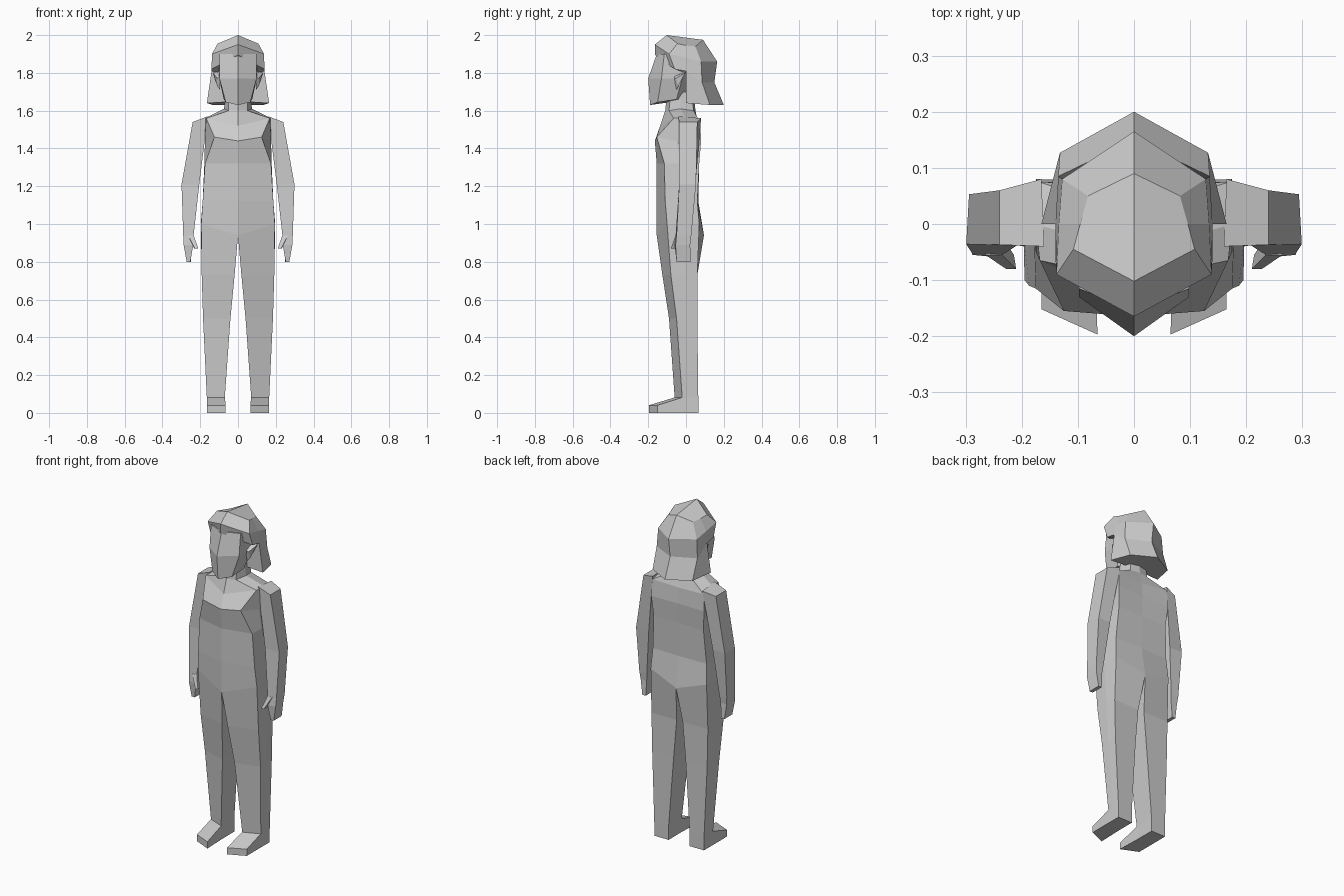
import bpy
import bmesh

# Remove the default cube only
default_cube = bpy.data.objects.get("Cube")
if default_cube:
    bpy.data.objects.remove(default_cube, do_unlink=True)

# Single matte grey for the whole figure
grey = bpy.data.materials.new("plain grey")
grey.use_nodes = True
grey_colour = (.6, .6, .6, 1)
grey.diffuse_color = grey_colour
grey.node_tree.nodes["Principled BSDF"].inputs["Base Color"].default_value = grey_colour


def ring(z=None, **points):
    """Named cross-section points in order; a shared z completes flat ones."""
    return [p if len(p) == 3 else (p[0], p[1], z) for p in points.values()]


def loft(name, rings, closed=True, cap_start=True, cap_end=True):
    """Skin the left half through its rings, then mirror it to the right."""
    bm = bmesh.new()
    rows = [[bm.verts.new(point) for point in section] for section in rings]
    count = len(rows[0])
    for upper, lower in zip(rows, rows[1:]):
        for i in range(count if closed else count - 1):
            j = (i + 1) % count
            bm.faces.new((upper[i], upper[j], lower[j], lower[i]))
    if cap_start:
        bm.faces.new(reversed(rows[0]))
    if cap_end:
        bm.faces.new(rows[-1])
    bmesh.ops.recalc_face_normals(bm, faces=bm.faces)
    if not closed:
        # Open half shells: make sure they face away from the body axis
        outward = sum(f.normal.x * f.calc_area() for f in bm.faces)
        if outward < 0:
            bmesh.ops.reverse_faces(bm, faces=bm.faces)
    mesh = bpy.data.meshes.new(name)
    bm.to_mesh(mesh)
    bm.free()
    mesh.materials.append(grey)
    obj = bpy.data.objects.new(name, mesh)
    bpy.context.collection.objects.link(obj)
    mirror = obj.modifiers.new("Mirror", 'MIRROR')
    mirror.use_clip = True
    mirror.merge_threshold = .001
    return obj


# Torso and neck, from the neck down to the hips
hips = ring(front=(0, -.155, .94), corner=(.195, -.1, 1), side=(.197, -.02, 1),
            rear=(.185, .07, 1), back=(0, .095, .94))
loft("torso", [
    ring(z=1.7, front=(0, -.1), corner=(.05, -.08), side=(.06, -.03),
         rear=(.05, .03), back=(0, .04)),
    ring(z=1.6, front=(0, -.11), corner=(.05, -.09), side=(.075, -.03, 1.61),
         rear=(.06, .04), back=(0, .05)),
    ring(z=1.56, front=(0, -.137, 1.52), corner=(.168, -.065), side=(.175, 0),
         rear=(.17, .075, 1.54), back=(0, .065, 1.53)),
    ring(z=1.44, front=(0, -.165), corner=(.125, -.155, 1.46), side=(.175, -.05),
         rear=(.175, .08), back=(0, .075)),
    ring(z=1.32, front=(0, -.155), corner=(.175, -.115), side=(.178, -.03),
         rear=(.165, .07), back=(0, .068)),
    ring(z=1.12, front=(0, -.155), corner=(.187, -.11), side=(.187, -.03),
         rear=(.178, .06), back=(0, .065)),
    hips,
], closed=False, cap_end=False)

# Legs share the hip ring and taper to the ground
ankle = dict(front=(.07, -.06), corner=(.165, -.02), side=(.165, .02),
             rear=(.165, .065), back=(.07, .065))
loft("leg", [
    hips,
    ring(z=.73, front=(.018, -.125), corner=(.192, -.08), side=(.192, 0),
         rear=(.187, .06), back=(.02, .06)),
    ring(z=.5, front=(.04, -.09), corner=(.185, -.05), side=(.185, 0),
         rear=(.182, .06), back=(.04, .06)),
    ring(z=.08, **ankle),
    ring(z=0, **ankle),
], cap_start=False)

# Wedge-shaped feet with slanted toes
loft("foot", [
    ring(inner_top=(.07, -.05, .085), outer_top=(.165, -.01, .085),
         outer_sole=(.165, -.01, 0), inner_sole=(.07, -.05, 0)),
    ring(inner_top=(.065, -.197, .04), outer_top=(.165, -.152, .04),
         outer_sole=(.165, -.152, 0), inner_sole=(.065, -.197, 0)),
])

# Arms run from the shoulder through the elbow to the fingertips
loft("arm", [
    ring(z=1.54, inner=(.16, -.04, 1.57), outer=(.24, -.037),
         outer_back=(.24, .06), inner_back=(.165, .08, 1.56)),
    ring(z=1.21, inner=(.205, -.036), outer=(.299, -.036),
         outer_back=(.294, .053), inner_back=(.212, .05)),
    ring(z=.94, inner=(.235, -.055), outer=(.29, -.05),
         outer_back=(.29, .028), inner_back=(.24, .028)),
    ring(z=.89, inner=(.237, -.06), outer=(.288, -.055),
         outer_back=(.285, .022), inner_back=(.245, .022)),
    ring(z=.8, inner=(.252, -.05), outer=(.272, -.05),
         outer_back=(.272, .025), inner_back=(.25, .025)),
])

# Thumbs point forward and inward
loft("thumb", [
    ring(z=.94, inner=(.235, -.055), outer=(.265, -.055),
         outer_back=(.265, -.02), inner_back=(.237, -.02)),
    ring(z=.87, inner=(.21, -.08), outer=(.228, -.08),
         outer_back=(.232, -.055), inner_back=(.214, -.055)),
])

# Head with a ridge down the middle of the face
loft("head", [
    ring(z=1.9, front=(0, -.155), corner=(.098, -.115), side=(.105, 0), back=(0, .03)),
    ring(z=1.77, front=(0, -.2), corner=(.098, -.13), side=(.1, -.02), back=(0, .03)),
    ring(z=1.66, front=(0, -.19, 1.63), corner=(.065, -.15, 1.645),
         side=(.075, -.05), back=(0, .02)),
], closed=False)

# Small wedge ears
loft("ear", [
    ring(front=(.095, -.065, 1.78), back=(.095, 0, 1.81), lobe=(.095, -.05, 1.71)),
    ring(front=(.11, -.055, 1.77), back=(.132, -.005, 1.8), lobe=(.11, -.04, 1.73)),
])

# Hair: a faceted cap with a fringe, and a flared lower part behind the face
loft("hair_cap", [
    ring(front=(0, -.102, 2), corner=(.108, -.045, 1.955), side=(.096, 0, 1.945),
         rear=(.082, .05, 1.94), back=(0, .09, 1.975)),
    ring(front=(0, -.165, 1.95), corner=(.138, -.09, 1.9), side=(.134, 0, 1.88),
         rear=(.128, .08, 1.86), back=(0, .165, 1.86)),
    ring(front=(0, -.165, 1.895), corner=(.14, -.06, 1.82), side=(.14, 0, 1.81),
         rear=(.135, .085, 1.75), back=(0, .15, 1.75)),
], closed=False)
loft("hair_back", [
    ring(side=(.14, 0, 1.81), rear=(.135, .085, 1.75), back=(0, .15, 1.75),
         middle=(0, 0, 1.81)),
    ring(side=(.165, 0, 1.64), rear=(.132, .127, 1.63), back=(0, .2, 1.63),
         middle=(0, 0, 1.65)),
])
